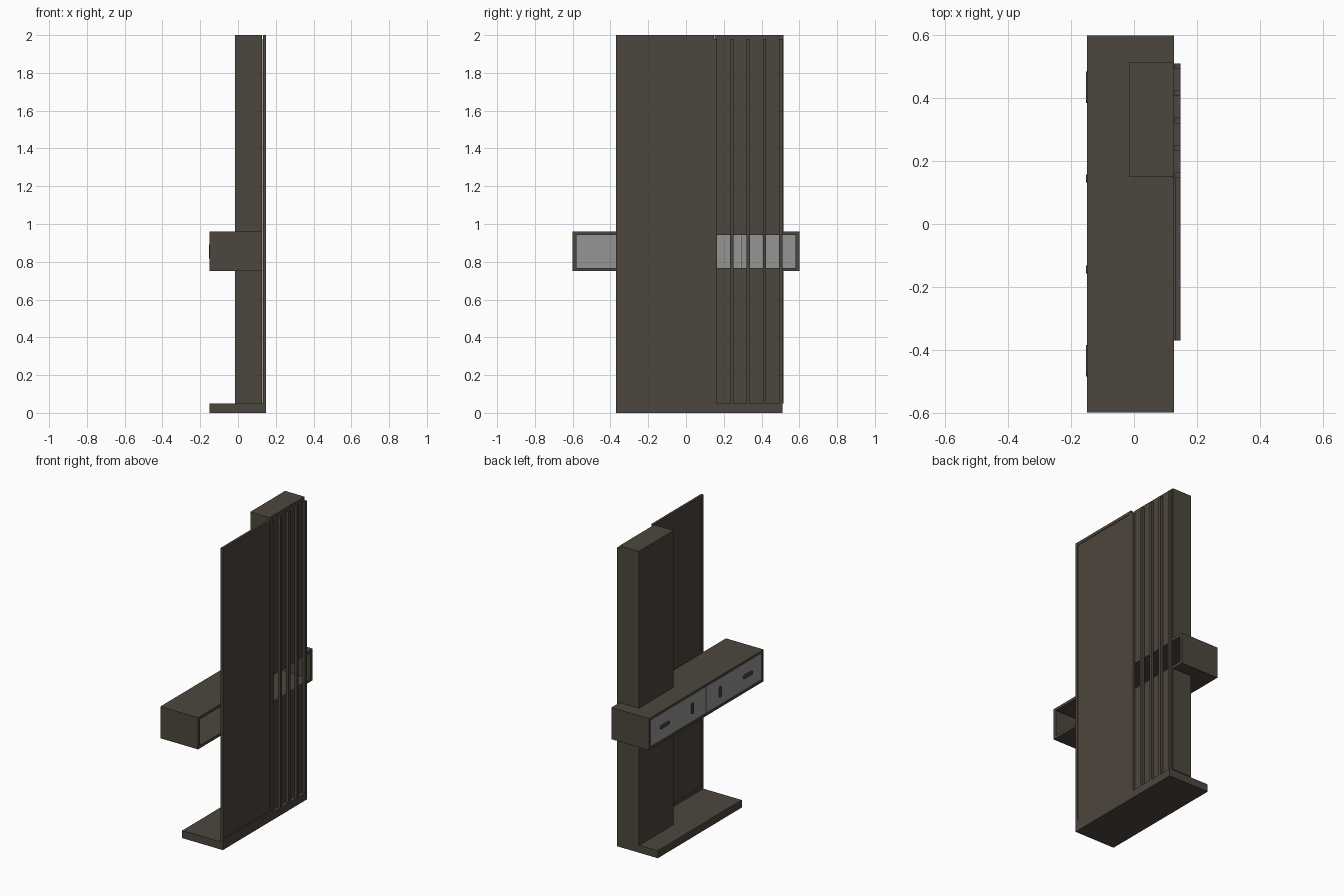
import bpy, bmesh, math

if "Cube" in bpy.data.objects:
    bpy.data.objects.remove(bpy.data.objects["Cube"])


def material(name, rgb):
    m = bpy.data.materials.new(name)
    m.diffuse_color = (*rgb, 1)
    m.use_nodes = True
    m.node_tree.nodes["Principled BSDF"].inputs["Base Color"].default_value = m.diffuse_color
    return m


WOOD = material("dark_brown_wood", (0.073, 0.061, 0.047))
GREY = material("grey_front", (0.30, 0.30, 0.30))


def finish(name, bm, mat):
    mesh = bpy.data.meshes.new(name)
    bm.to_mesh(mesh)
    bm.free()
    mesh.materials.append(mat)
    ob = bpy.data.objects.new(name, mesh)
    bpy.context.collection.objects.link(ob)
    return ob


def add_box(bm, x, y, z):
    verts = bmesh.ops.create_cube(bm, size=1)["verts"]
    for v in verts:
        for i, (a, b) in enumerate((x, y, z)):
            v.co[i] = a if v.co[i] < 0 else b


def boxes(name, mat, *spans):
    bm = bmesh.new()
    for s in spans:
        add_box(bm, *s)
    return finish(name, bm, mat)


# Base plate
boxes("base", WOOD, ((-0.15, 0.148), (-0.37, 0.51), (0, 0.05)))

# Rear column, interrupted by the drawer case
for name, z in (("lower_column", (0.05, 0.75)), ("upper_column", (0.96, 2.0))):
    boxes(name, WOOD, ((-0.015, 0.127), (0.15, 0.515), z))

# Tall panel: raised rim around a slightly recessed board
X = (0.132, 0.148)
boxes("panel_rim", WOOD,
      (X, (-0.37, -0.35), (0.05, 2.0)), (X, (0.128, 0.148), (0.05, 2.0)),
      (X, (-0.35, 0.128), (1.98, 2.0)), (X, (-0.35, 0.128), (0.05, 0.07)))
boxes("panel_board", WOOD, ((0.136, 0.145), (-0.35, 0.128), (0.07, 1.98)))

# Vertical slats beside the panel
for i in range(5):
    y = 0.156 + i * 0.0865
    boxes(f"slat_{i + 1}", WOOD, ((0.129, 0.148), (y - 0.009, y + 0.009), (0.05, 1.98)))

# Drawer case: a rectangular sleeve open on both long sides
XC = (-0.15, 0.127)
boxes("drawer_case", WOOD,
      (XC, (-0.6, 0.6), (0.75, 0.768)), (XC, (-0.6, 0.6), (0.942, 0.96)),
      (XC, (-0.6, -0.58), (0.768, 0.942)), (XC, (0.58, 0.6), (0.768, 0.942)))


def handle(name, y, z, length, width, vertical):
    """Flat rounded bar standing just proud of the drawer front."""
    bm = bmesh.new()
    r, h = width / 2, length / 2 - width / 2
    pts = []
    for side in (1, -1):
        for k in range(9):
            a = math.pi * (k / 8 - 0.5)
            u, w = side * (h + r * math.cos(a)), side * r * math.sin(a)
            pts.append((w, u) if vertical else (u, w))
    face = bm.faces.new([bm.verts.new((-0.153, y + p, z + q)) for p, q in pts])
    ext = bmesh.ops.extrude_face_region(bm, geom=[face])["geom"]
    for v in ext:
        if isinstance(v, bmesh.types.BMVert):
            v.co.x = -0.145
    bmesh.ops.recalc_face_normals(bm, faces=bm.faces)
    return finish(name, bm, WOOD)


# Four drawer fronts with handles
for i in range(4):
    y = -0.435 + i * 0.29
    boxes(f"drawer_front_{i + 1}", GREY,
          ((-0.148, -0.142), (y - 0.144, y + 0.144), (0.768, 0.942)))
    inner = i in (1, 2)
    handle(f"drawer_handle_{i + 1}", y, 0.855, 0.075 if inner else 0.1, 0.025, inner)
